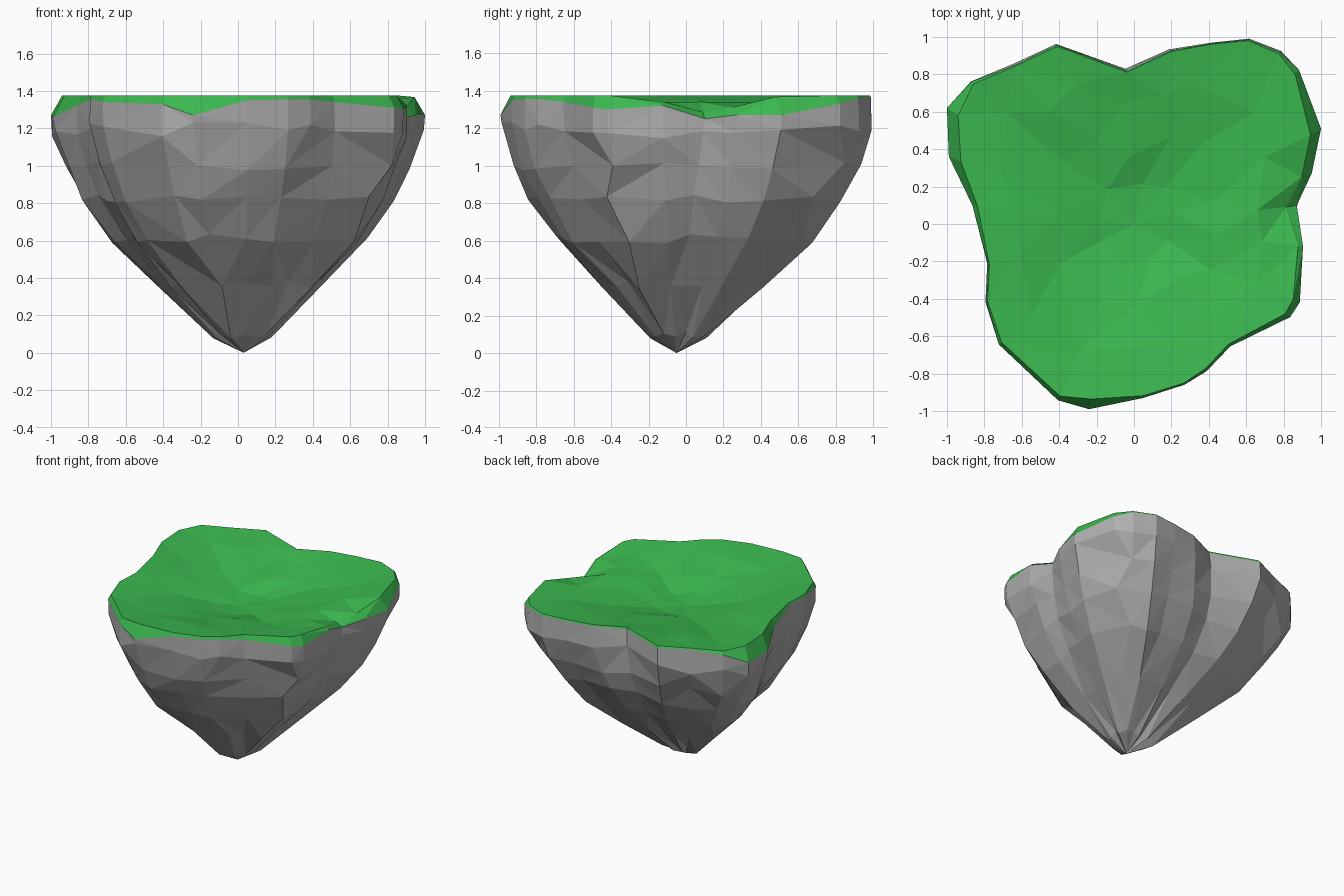
import bpy, bmesh, math, random
from mathutils import Vector

random.seed(7)
cube = bpy.data.objects.get("Cube")
if cube:
    bpy.data.objects.remove(cube, do_unlink=True)


def make_material(name, color):
    mat = bpy.data.materials.new(name)
    mat.use_nodes = True
    mat.diffuse_color = color
    mat.node_tree.nodes["Principled BSDF"].inputs["Base Color"].default_value = color
    return mat


rock_grey = make_material("rock grey", (0.43, 0.43, 0.43, 1))
grass_green = make_material("grass green", (0.043, 0.48, 0.078, 1))

# Lobed outline of the island: x, y and height of the grass edge
OUTLINE = [Vector(p) for p in (
    (1, .51, 1.27), (.89, .83, 1.33), (.79, .93, 1.36), (.62, 1, 1.365), (.42, .98, 1.365),
    (.2, .94, 1.365), (-.04, .83, 1.36), (-.42, .97, 1.36), (-.65, .86, 1.365),
    (-.88, .77, 1.35), (-1, .62, 1.27), (-.99, .36, 1.26), (-.87, .1, 1.32),
    (-.79, -.22, 1.36), (-.8, -.42, 1.36), (-.73, -.65, 1.34), (-.41, -.95, 1.33),
    (-.24, -.99, 1.27), (.05, -.94, 1.35), (.27, -.87, 1.355), (.39, -.79, 1.355),
    (.52, -.66, 1.34), (.84, -.5, 1.31), (.89, -.42, 1.3), (.91, -.12, 1.32),
    (.87, .1, 1.25), (.95, .27, 1.27),
)]
TIP = Vector((.03, -.05, 0))
BOWL = Vector((0, 0, 0))

bm = bmesh.new()


def filled(i, amount):
    """Outline point i, pushed outwards where it lies in a notch between lobes."""
    point = OUTLINE[i]
    middle = (OUTLINE[i - 2] + OUTLINE[(i + 2) % len(OUTLINE)]) / 2
    return point.lerp(middle, amount) if middle.xy.length > point.xy.length else point


def ring(center, scale, height, wobble=0.0, lift=0.0, fill=0.0):
    """One scaled copy of the outline; scale and height may depend on the point."""
    verts = []
    for i, point in enumerate(OUTLINE):
        s = scale(point) if callable(scale) else scale
        s *= 1 + random.uniform(-wobble, wobble)
        z = height(point) if callable(height) else height
        x, y = center.xy + (filled(i, fill).xy - center.xy) * s
        verts.append(bm.verts.new((x, y, z + random.uniform(-lift, lift))))
    return verts


def bridge(lower, upper, material):
    n = len(lower)
    for i in range(n):
        j = (i + 1) % n
        bm.faces.new((lower[i], lower[j], upper[j], upper[i])).material_index = material


def cap(verts, point, material, upward):
    tip = bm.verts.new(point)
    for a, b in zip(verts, verts[1:] + verts[:1]):
        face = (a, b, tip) if upward else (b, a, tip)
        bm.faces.new(face).material_index = material


def lip_scale(point):
    return 1 - .14 * max(0, point.z - 1.27)


def rim_scale(point):
    return lip_scale(point) - .55 * (1.375 - point.z)


def rim_height(point):
    dip = math.exp(-((point.y - .12) / .25) ** 2) if point.x > .6 else 0
    return 1.375 - .09 * dip


# Rock underside, from the tip up to the grass edge
rock = [ring(TIP, s, z, .015, .025, f) for s, z, f in
        ((.155, .1, 1), (.435, .36, 1), (.685, .61, .9), (.835, .82, .7), (.925, 1.0, .4))]
rock.append(ring(TIP, .99, 1.19, .006, .045, .1))
lip = ring(TIP, lip_scale, lambda p: p.z)
cap(rock[0], TIP, 0, False)
for lower, upper in zip(rock, rock[1:] + [lip]):
    bridge(lower, upper, 0)

# Grass lip, rim and shallow hollow
grass = [lip, ring(TIP, rim_scale, rim_height)]
grass += [ring(BOWL, s, z, .06, .008) for s, z in ((.74, 1.345), (.46, 1.3), (.22, 1.25))]
for lower, upper in zip(grass, grass[1:]):
    bridge(lower, upper, 1)
cap(grass[-1], BOWL + Vector((0, 0, 1.23)), 1, True)

# Merge crowded corners into uneven facets
bmesh.ops.triangulate(bm, faces=bm.faces[:])
for verts, distance in ((rock[0], .045), (rock[1], .1), (rock[2], .12), (rock[3], .14),
                        (rock[4], .14), (grass[2], .16), (grass[3], .15), (grass[4], .1)):
    bmesh.ops.remove_doubles(bm, verts=[v for v in verts if v.is_valid], dist=distance)
bmesh.ops.recalc_face_normals(bm, faces=bm.faces[:])

mesh = bpy.data.meshes.new("floating_island")
bm.to_mesh(mesh)
bm.free()
mesh.materials.append(rock_grey)
mesh.materials.append(grass_green)
island = bpy.data.objects.new("floating_island", mesh)
bpy.context.collection.objects.link(island)
